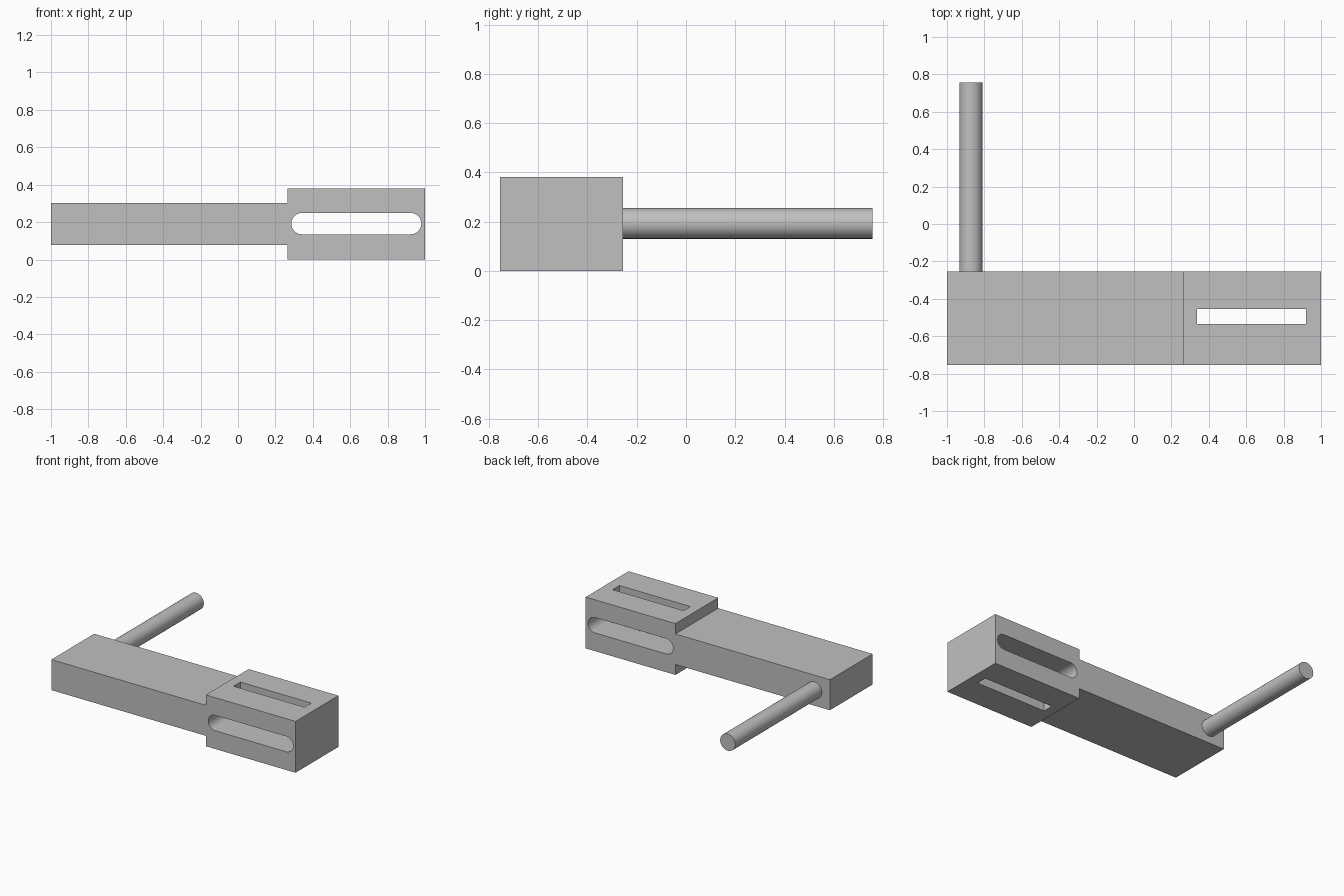
import bpy
import bmesh
import math
from mathutils import Matrix, Vector

default = bpy.data.objects.get("Cube")
if default:
    bpy.data.objects.remove(default, do_unlink=True)

# Single grey material
GREY = (0.53, 0.53, 0.53, 1.0)
grey = bpy.data.materials.new("light grey")
grey.use_nodes = True
grey.diffuse_color = GREY
grey.node_tree.nodes["Principled BSDF"].inputs["Base Color"].default_value = GREY

FRONT, BACK = -0.755, -0.255
MID_Z = 0.19


def finish(name, bm):
    bmesh.ops.recalc_face_normals(bm, faces=bm.faces)
    mesh = bpy.data.meshes.new(name)
    bm.to_mesh(mesh)
    bm.free()
    mesh.materials.append(grey)
    obj = bpy.data.objects.new(name, mesh)
    bpy.context.collection.objects.link(obj)
    return obj


def extrude_profile(name, points, y0, y1):
    """Extrude an x-z outline along y."""
    bm = bmesh.new()
    face = bm.faces.new([bm.verts.new((x, y0, z)) for x, z in points])
    out = bmesh.ops.extrude_face_region(bm, geom=[face])
    verts = [v for v in out["geom"] if isinstance(v, bmesh.types.BMVert)]
    bmesh.ops.translate(bm, verts=verts, vec=(0, y1 - y0, 0))
    return finish(name, bm)


def box(name, low, high):
    low, high = Vector(low), Vector(high)
    bm = bmesh.new()
    place = Matrix.Translation((low + high) / 2) @ Matrix.Diagonal((*(high - low), 1))
    bmesh.ops.create_cube(bm, size=1, matrix=place)
    return finish(name, bm)


def smooth(obj):
    bpy.ops.object.select_all(action="DESELECT")
    obj.select_set(True)
    bpy.context.view_layer.objects.active = obj
    bpy.ops.object.shade_smooth_by_angle(angle=math.radians(30))


# Arm and thicker end block, as one stepped outline
upper = [(-1, 0.113), (0.265, 0.113), (0.265, MID_Z), (1, MID_Z)]
outline = [(x, MID_Z + h) for x, h in upper]
outline += [(x, MID_Z - h) for x, h in reversed(upper)]
arm = extrude_profile("slotted_arm", outline, FRONT, BACK)

# Round-ended slot from front to back
radius, steps = 0.057, 24
slot = []
for centre, start in ((0.923, -math.pi / 2), (0.342, math.pi / 2)):
    for i in range(steps + 1):
        a = start + math.pi * i / steps
        slot.append((centre + radius * math.cos(a), MID_Z + 0.002 + radius * math.sin(a)))
side_slot = extrude_profile("side_slot_cutter", slot, FRONT - 0.1, BACK + 0.1)

# Narrow rectangular slot from top to bottom
top_slot = box("top_slot_cutter", (0.338, -0.535, -0.1), (0.92, -0.455, 0.5))

for cutter in (side_slot, top_slot):
    cutter.hide_render = True
    cut = arm.modifiers.new(cutter.name, "BOOLEAN")
    cut.operation = "DIFFERENCE"
    cut.solver = "EXACT"
    cut.object = cutter
    bpy.context.view_layer.objects.active = arm
    bpy.ops.object.modifier_apply(modifier=cut.name)
    bpy.data.objects.remove(cutter, do_unlink=True)
smooth(arm)

# Round rod standing out from the back of the arm
rod_end = 0.757
bm = bmesh.new()
place = Matrix.Translation((-0.872, (BACK + rod_end) / 2, MID_Z + 0.002)) @ Matrix.Rotation(math.pi / 2, 4, "X")
bmesh.ops.create_cone(bm, cap_ends=True, segments=48, radius1=0.062, radius2=0.062,
                      depth=rod_end - BACK, matrix=place)
smooth(finish("handle_rod", bm))
